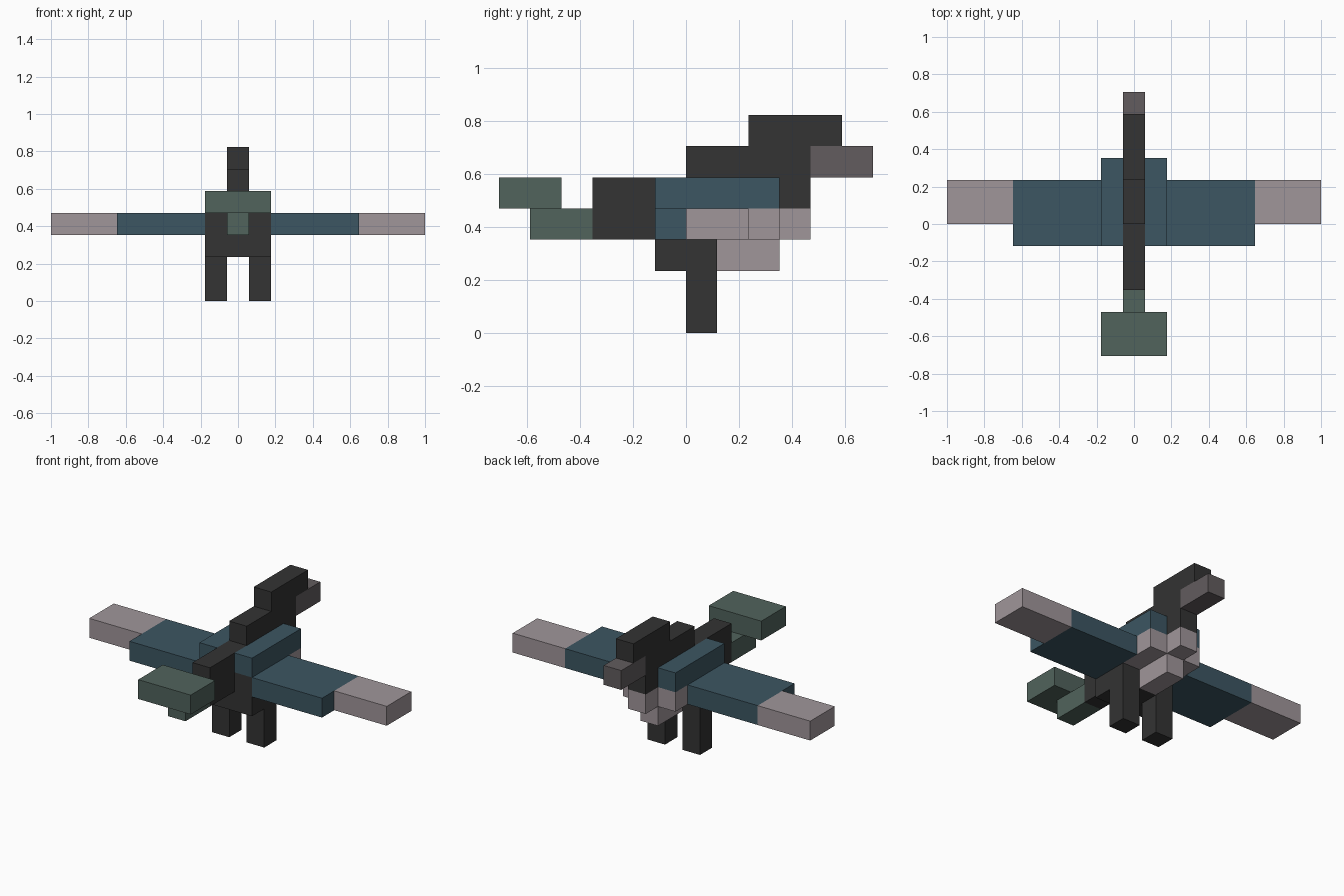
import bpy
import bmesh
from mathutils import Vector

if "Cube" in bpy.data.objects:
    bpy.data.objects.remove(bpy.data.objects["Cube"], do_unlink=True)

U = 2 / 17  # size of one block


def material(name, rgb):
    mat = bpy.data.materials.new(name)
    mat.use_nodes = True
    color = (*rgb, 1)
    mat.diffuse_color = color
    mat.node_tree.nodes["Principled BSDF"].inputs["Base Color"].default_value = color
    return mat


charcoal = material("charcoal", (0.033, 0.033, 0.033))
teal = material("teal", (0.045, 0.093, 0.122))
green = material("grey_green", (0.082, 0.125, 0.107))
pale = material("pale_mauve", (0.352, 0.305, 0.323))
grey = material("beak_grey", (0.122, 0.107, 0.112))


def block(name, mat, x, y, z):
    """Box spanning the given (low, high) ranges, in block units."""
    low, high = (Vector(c) * U for c in zip(x, y, z))
    bm = bmesh.new()
    bmesh.ops.create_cube(bm, size=1)
    bmesh.ops.scale(bm, vec=high - low, verts=bm.verts)
    bmesh.ops.translate(bm, vec=(low + high) / 2, verts=bm.verts)
    mesh = bpy.data.meshes.new(name)
    bm.to_mesh(mesh)
    bm.free()
    mesh.materials.append(mat)
    bpy.context.collection.objects.link(bpy.data.objects.new(name, mesh))


def pair(name, mat, x, y, z):
    """The same box on both sides of the body."""
    block("left_" + name, mat, x, y, z)
    block("right_" + name, mat, (-x[1], -x[0]), y, z)


THIN = (-0.5, 0.5)
WIDE = (-1.5, 1.5)
SIDE = (0.5, 1.5)

# Body and back
block("lower_body", charcoal, WIDE, (-1, 1), (2, 3))
block("body", charcoal, WIDE, (-1, 1), (3, 4))
block("rump", charcoal, THIN, (-3, -1), (3, 4))
block("back", charcoal, THIN, (-3, 3), (4, 5))

# Neck, head and beak
block("throat", charcoal, THIN, (3, 4), (4, 5))
block("neck", charcoal, THIN, (0, 4), (5, 6))
block("head", charcoal, THIN, (2, 5), (6, 7))
block("beak", grey, THIN, (4, 6), (5, 6))

# Pale underside
block("breast", pale, WIDE, (1, 3), (3, 4))
block("breast_front", pale, THIN, (3, 4), (3, 4))
block("belly", pale, THIN, (1, 3), (2, 3))

# Wings and legs
pair("shoulder", teal, SIDE, (-1, 3), (4, 5))
pair("wing", teal, (1.5, 5.5), (-1, 2), (3, 4))
pair("wing_tip", pale, (5.5, 8.5), (0, 2), (3, 4))
pair("leg", charcoal, SIDE, (0, 1), (0, 2))

# Tail
block("tail_base", green, THIN, (-5, -3), (3, 4))
block("tail_fan", green, WIDE, (-6, -4), (4, 5))
